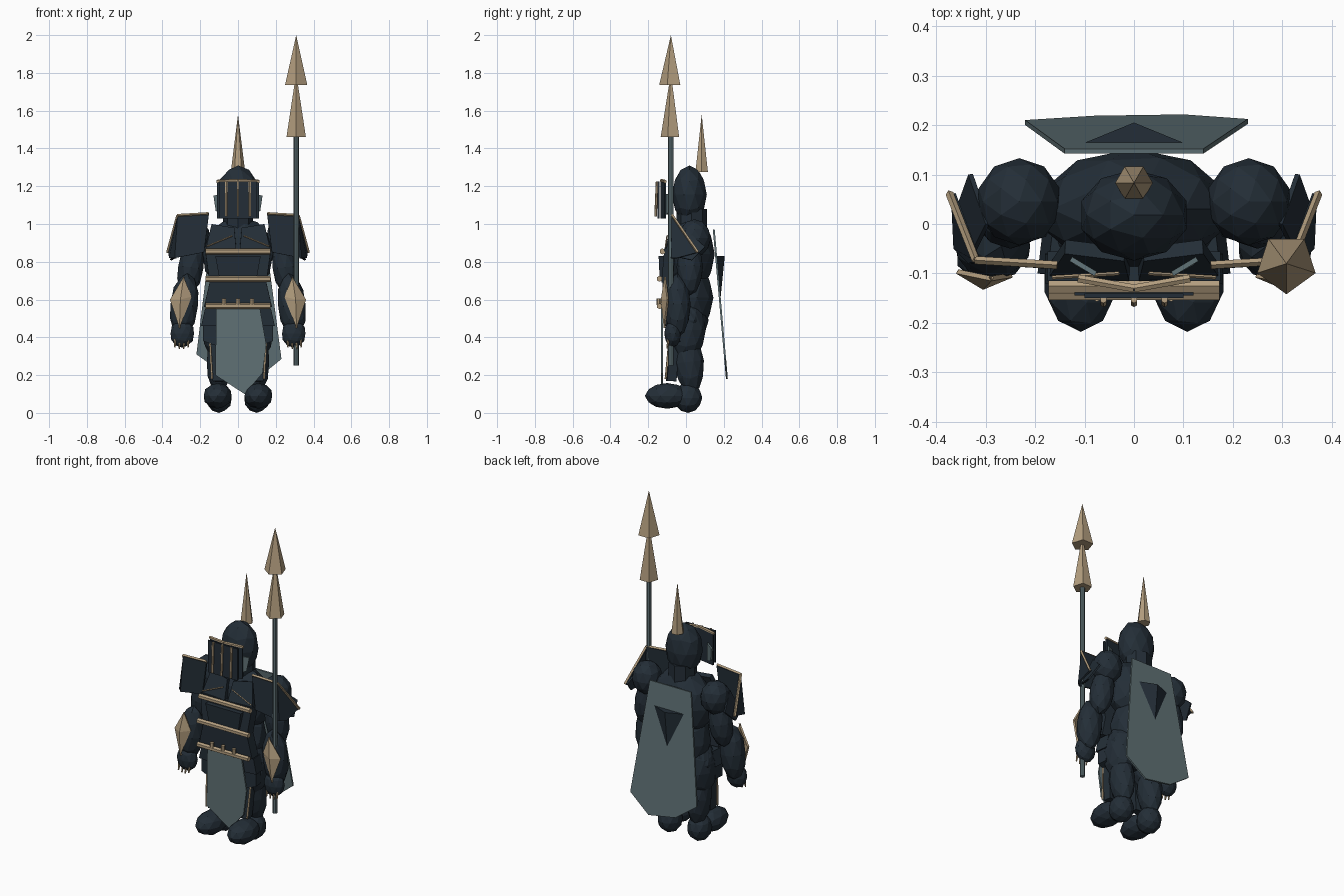
import bpy, bmesh, math
from mathutils import Vector, Matrix


def material(name, rgb):
    m = bpy.data.materials.new(name)
    m.diffuse_color = (*rgb, 1)
    return m


DARK = material("dark_steel", (0.017, 0.027, 0.038))
GREY = material("grey_cloth", (0.115, 0.165, 0.178))
GOLD = material("pale_gold", (0.45, 0.34, 0.21))
SIDES = (("left", -1), ("right", 1))


def finish(name, bm, mat):
    bmesh.ops.recalc_face_normals(bm, faces=bm.faces)
    me = bpy.data.meshes.new(name)
    bm.to_mesh(me)
    bm.free()
    me.materials.append(mat)
    ob = bpy.data.objects.new(name, me)
    bpy.context.collection.objects.link(ob)
    return ob


def ball(name, loc, rad, mat=DARK, tilt=0.0, lean=0.0):
    """Faceted ellipsoid; tilt turns about y, lean about x."""
    bm = bmesh.new()
    m = (Matrix.Translation(loc) @ Matrix.Rotation(tilt, 4, 'Y')
         @ Matrix.Rotation(lean, 4, 'X') @ Matrix.Diagonal((*rad, 1)))
    bmesh.ops.create_icosphere(bm, subdivisions=2, radius=1, matrix=m)
    return finish(name, bm, mat)


def rod(name, a, b, r1, r2=None, mat=GOLD, sides=6, turn=0.0):
    """Cylinder or cone from a to b."""
    a, b = Vector(a), Vector(b)
    d = b - a
    bm = bmesh.new()
    m = (Matrix.Translation((a + b) / 2) @ d.to_track_quat('Z', 'Y').to_matrix().to_4x4()
         @ Matrix.Rotation(turn, 4, 'Z'))
    bmesh.ops.create_cone(bm, cap_ends=True, segments=sides, radius1=r1,
                          radius2=r1 if r2 is None else r2, depth=d.length, matrix=m)
    return finish(name, bm, mat)


def plate(name, pts, mat=DARK, thick=0.01, s=1):
    """Flat polygon given thickness along y."""
    bm = bmesh.new()
    pts = [Vector((s * x, y, z)) for x, y, z in pts]
    f = bm.faces.new([bm.verts.new(p) for p in pts])
    f.normal_update()
    ext = bmesh.ops.extrude_face_region(bm, geom=[f])
    moved = [v for v in ext["geom"] if isinstance(v, bmesh.types.BMVert)]
    n = f.normal.copy()
    if n.y < 0:
        n = -n
    bmesh.ops.translate(bm, verts=moved, vec=n * thick)
    return finish(name, bm, mat)


# Head, crest spike and neck
ball("helmet", (0, 0.018, 1.155), (0.112, 0.092, 0.155))
rod("crest_spike", (0, 0.083, 1.275), (0, 0.083, 1.58), 0.038, 0, turn=math.pi / 2)
rod("neck", (0, 0.03, 0.95), (0, 0.03, 1.08), 0.08, mat=DARK, sides=8)

# Visor: bent back plate, front plate, bars, trim and cheek guards
plate("visor_front", [(-0.1, -0.15, 1.03), (0.1, -0.15, 1.03),
                      (0.1, -0.15, 1.225), (-0.1, -0.15, 1.225)], thick=0.01)
for i in (-1, 0, 1):
    rod("visor_bar", (i * 0.062, -0.161, 1.04), (i * 0.062, -0.153, 1.225), 0.007)
for side, s in SIDES:
    plate(side + "_visor_wing", [(0, -0.135, 1.03), (0.11, -0.115, 1.03),
                                 (0.11, -0.115, 1.23), (0, -0.135, 1.23)], s=s)
    rod(side + "_visor_trim", (0, -0.13, 1.23), (s * 0.113, -0.11, 1.225), 0.009)
    plate(side + "_cheek_guard", [(0.08, -0.105, 1.05), (0.118, -0.085, 1.07),
                                  (0.13, -0.075, 1.15), (0.08, -0.105, 1.16)], GREY, s=s)

# Torso
ball("chest", (0, 0.03, 0.84), (0.195, 0.122, 0.2))
ball("belly", (0, 0.02, 0.61), (0.165, 0.125, 0.19))
ball("hips", (0, 0.01, 0.49), (0.19, 0.11, 0.12))
plate("breastplate", [(-0.175, -0.115, 0.87), (0.175, -0.115, 0.87),
                      (0.15, -0.13, 0.69), (-0.15, -0.13, 0.69)], thick=0.06)
plate("breast_ridge", [(-0.12, -0.145, 0.83), (0.12, -0.145, 0.83),
                       (0.1, -0.14, 0.72), (-0.1, -0.14, 0.72)], thick=0.03)
plate("belly_plate", [(-0.15, -0.125, 0.69), (0.15, -0.125, 0.69),
                      (0.18, -0.12, 0.56), (-0.18, -0.12, 0.56)], thick=0.06)
for z, y in ((0.855, -0.125), (0.71, -0.14), (0.565, -0.14)):
    rod("gold_band", (-0.173, y, z), (0.173, y, z), 0.016)
for i in (-1, 0, 1):
    rod("belt_stud", (i * 0.075, -0.145, 0.57), (i * 0.075, -0.145, 0.605), 0.012)
for side, s in SIDES:
    plate(side + "_collar_plate", [(0.01, -0.115, 0.87), (0.17, -0.105, 0.87),
                                   (0.14, -0.06, 1.0), (0.02, -0.075, 0.98)],
          thick=0.03, s=s)
    rod(side + "_collar_trim", (s * 0.165, -0.108, 0.882),
        (s * 0.03, -0.1, 0.938), 0.004, sides=4)
    # Layered hip guards
    plate(side + "_upper_tasset", [(0.06, -0.115, 0.55), (0.175, -0.1, 0.55),
                                   (0.195, -0.1, 0.46), (0.06, -0.115, 0.46)],
          thick=0.08, s=s)
    plate(side + "_lower_tasset", [(0.08, -0.1, 0.47), (0.185, -0.09, 0.47),
                                   (0.185, -0.09, 0.38), (0.1, -0.1, 0.35)],
          thick=0.06, s=s)

# Front cloth
plate("loincloth", [(-0.115, -0.133, 0.56), (0.115, -0.133, 0.56), (0.15, -0.133, 0.36),
                    (0.13, -0.133, 0.21), (0.035, -0.133, 0.1), (-0.12, -0.133, 0.2)], GREY)

# Cape with a raised triangular emblem
cape = [(-0.14, 0.97), (0.14, 0.97), (0.23, 0.285), (0.1, 0.18), (-0.08, 0.21), (-0.22, 0.31)]
plate("cape", [(x, 0.142 + (0.97 - z) * 0.088, z) for x, z in cape], GREY)
bm = bmesh.new()
corners = [bm.verts.new(p) for p in ((-0.11, 0.16, 0.83), (0.11, 0.16, 0.83),
                                     (0, 0.18, 0.58), (0, 0.205, 0.83))]
for t in ((0, 1, 2), (0, 1, 3), (1, 2, 3), (2, 0, 3)):
    bm.faces.new([corners[i] for i in t])
finish("cape_emblem", bm, DARK)

for side, s in SIDES:
    # Arm
    ball(side + "_shoulder", (s * 0.232, 0.045, 0.925), (0.086, 0.088, 0.1))
    ball(side + "_upper_arm", (s * 0.25, 0.02, 0.77), (0.07, 0.07, 0.15), tilt=s * -0.15)
    ball(side + "_forearm", (s * 0.285, -0.045, 0.57), (0.076, 0.07, 0.17), tilt=s * -0.1)
    ball(side + "_hand", (s * 0.295, -0.07, 0.42), (0.065, 0.045, 0.075))
    for i in range(4):
        x = s * (0.262 + i * 0.023)
        rod(side + "_claw", (x, -0.085, 0.42), (x * 1.01, -0.1, 0.34 + 0.008 * (i in (0, 3))),
            0.01, 0.004)
    # Diamond vambrace folded along its long axis
    top, tip = (0.288, -0.115, 0.72), (0.31, -0.118, 0.45)
    ridge = (0.305, -0.133, 0.6)
    for edge in ((0.36, -0.1, 0.6), (0.245, -0.108, 0.615)):
        plate(side + "_vambrace", [top, ridge, edge], GOLD, s=s)
        plate(side + "_vambrace", [tip, ridge, edge], GOLD, s=s)

    # Pauldron: front plate, slanted outer plate, lower flare, gold trim
    plate(side + "_pauldron_front", [(0.155, -0.085, 1.05), (0.32, -0.075, 1.045),
                                     (0.335, -0.08, 0.82), (0.18, -0.09, 0.85)], s=s)
    plate(side + "_pauldron_outer", [(0.32, -0.075, 1.045), (0.37, 0.06, 0.85),
                                     (0.365, -0.05, 0.82), (0.335, -0.08, 0.82)], s=s)
    plate(side + "_pauldron_flare", [(0.3, 0.0, 0.97), (0.335, 0.1, 0.88),
                                     (0.36, 0.03, 0.81), (0.33, -0.06, 0.83)], s=s)
    rod(side + "_pauldron_top_trim", (s * 0.155, -0.083, 1.055),
        (s * 0.322, -0.073, 1.045), 0.008, sides=4)
    rod(side + "_pauldron_side_trim", (s * 0.32, -0.073, 1.045),
        (s * 0.373, 0.062, 0.85), 0.008, sides=4)

    # Leg
    ball(side + "_thigh", (s * 0.1, 0.0, 0.44), (0.088, 0.105, 0.17))
    ball(side + "_calf", (s * 0.1, 0.015, 0.27), (0.068, 0.08, 0.17), lean=0.1)
    plate(side + "_greave", [(0.05, -0.095, 0.37), (0.15, -0.085, 0.37),
                             (0.135, -0.1, 0.17), (0.065, -0.105, 0.17)],
          thick=0.05, s=s)
    rod(side + "_greave_trim", (s * 0.148, -0.09, 0.37), (s * 0.137, -0.108, 0.18), 0.006, sides=4)
    ball(side + "_heel", (s * 0.1, 0.01, 0.08), (0.07, 0.076, 0.08))
    ball(side + "_toe", (s * 0.108, -0.1, 0.09), (0.077, 0.118, 0.068))

# Double-headed spear
rod("spear_shaft", (0.308, -0.08, 0.25), (0.308, -0.08, 1.5), 0.014, mat=GREY, sides=8)
for z0, z1, r in ((1.46, 1.8, 0.054), (1.735, 2.0, 0.062)):
    bm = bmesh.new()
    ring = [bm.verts.new((0.308 + r * math.sin(k * math.tau / 5),
                          -0.08 - r * math.cos(k * math.tau / 5), z0)) for k in range(5)]
    peak = bm.verts.new((0.308, -0.08, z1))
    bm.faces.new(ring)
    for k in range(5):
        bm.faces.new((ring[k], ring[(k + 1) % 5], peak))
    finish("spear_head", bm, GOLD)
